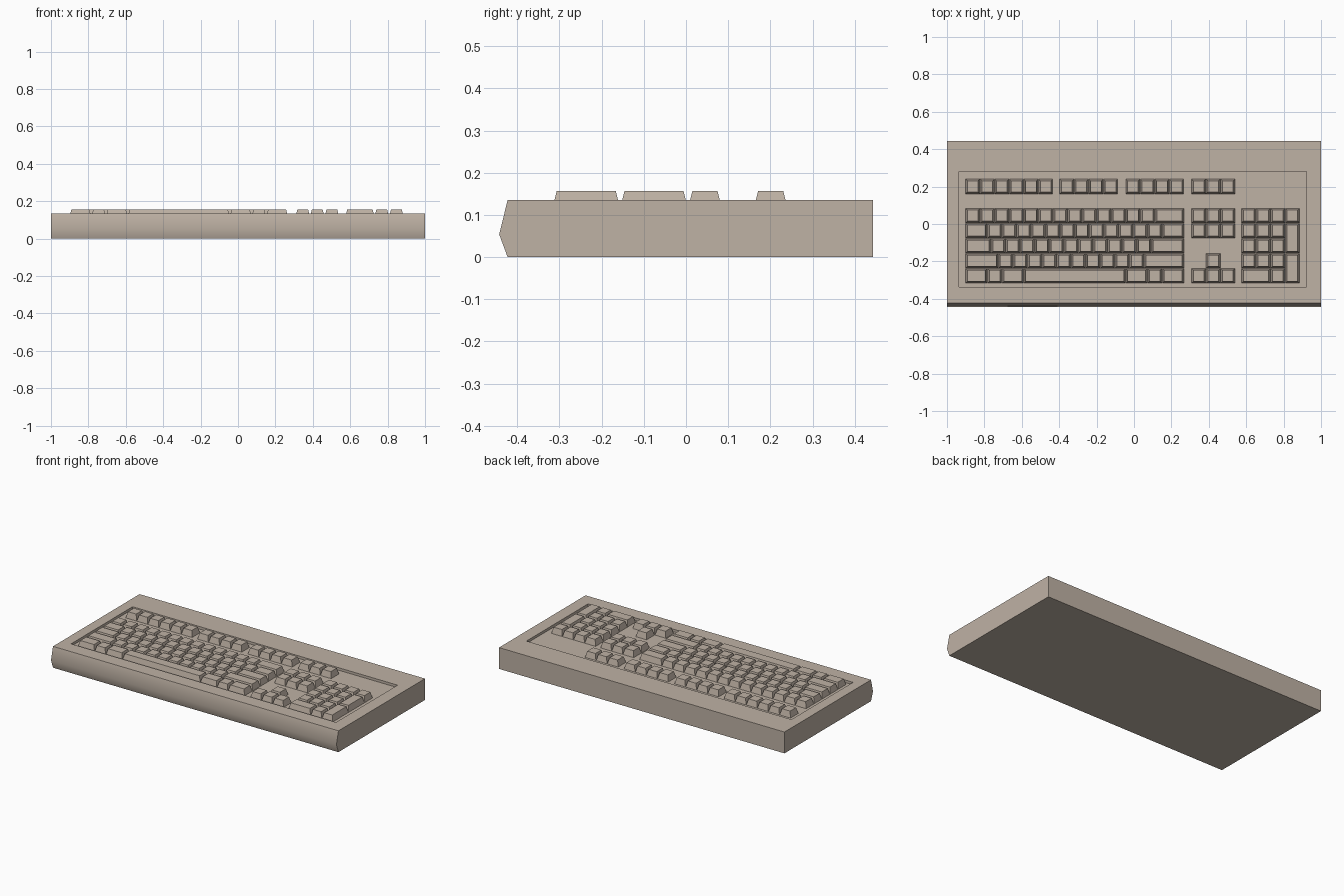
import bpy, bmesh, math

if "Cube" in bpy.data.objects:
    bpy.data.objects.remove(bpy.data.objects["Cube"])

# one plain colour for the whole model
beige = bpy.data.materials.new("warm_beige")
beige.diffuse_color = (0.52, 0.445, 0.375, 1)
beige.use_nodes = True
beige.node_tree.nodes["Principled BSDF"].inputs["Base Color"].default_value = beige.diffuse_color

TOP, FLOOR, KEY_TOP = 0.135, 0.119, 0.157
UNIT, ROW = 0.0779, 0.0804


def make_object(name, bm):
    bmesh.ops.recalc_face_normals(bm, faces=bm.faces)
    me = bpy.data.meshes.new(name)
    bm.to_mesh(me)
    bm.free()
    me.materials.append(beige)
    ob = bpy.data.objects.new(name, me)
    bpy.context.collection.objects.link(ob)
    return ob


# case: side profile extruded across the width
profile = [(-0.423, 0), (-0.443, 0.054), (-0.423, TOP), (0.443, TOP), (0.443, 0)]
bm = bmesh.new()
side = bm.faces.new([bm.verts.new((-1, y, z)) for y, z in profile])
ext = bmesh.ops.extrude_face_region(bm, geom=[side])
for v in ext["geom"]:
    if isinstance(v, bmesh.types.BMVert):
        v.co.x = 1
bmesh.ops.recalc_face_normals(bm, faces=bm.faces)

# sunken key well in the top face
top = max(bm.faces, key=lambda f: f.calc_center_median().z)
bmesh.ops.inset_region(bm, faces=[top], thickness=0.05)
for v in top.verts:
    v.co.x = -0.935 if v.co.x < 0 else 0.922
    v.co.y = -0.336 if v.co.y < 0 else 0.28
well = bmesh.ops.extrude_discrete_faces(bm, faces=[top])["faces"][0]
for v in well.verts:
    v.co.z = FLOOR
case = make_object("case", bm)
bpy.context.view_layer.objects.active = case
case.select_set(True)
bpy.ops.object.shade_smooth_by_angle(angle=math.radians(45))


# keycaps: tapered blocks
def key(bm, x0, x1, y0, y1):
    rings = []
    for inset, z in ((0.001, FLOOR), (0.0105, KEY_TOP)):
        a, b, c, d = x0 + inset, x1 - inset, y0 + inset, y1 - inset
        rings.append([bm.verts.new((x, y, z)) for x, y in ((a, c), (b, c), (b, d), (a, d))])
    lo, hi = rings
    bm.faces.new(lo[::-1])
    bm.faces.new(hi)
    for i in range(4):
        j = (i + 1) % 4
        bm.faces.new((lo[i], lo[j], hi[j], hi[i]))


def key_row(bm, x, y_top, widths, rows=1):
    for w in widths:
        key(bm, x, x + w * UNIT, y_top - rows * ROW, y_top)
        x += w * UNIT


def row_y(r):
    return 0.085 - r * ROW


# function key groups
bm = bmesh.new()
for x, n in ((-0.901, 6), (-0.398, 4), (-0.045, 4), (0.307, 3)):
    key_row(bm, x, 0.241, [1] * n)
make_object("function_keys", bm)

# main typing block
bm = bmesh.new()
rows = [
    [1] * 13 + [2],
    [1.5] + [1] * 12 + [1.5],
    [1.75] + [1] * 11 + [2.25],
    [2.25] + [1] * 10 + [2.75],
    [1.5, 1, 1.5, 7, 1.5, 1, 1.5],
]
for r, widths in enumerate(rows):
    key_row(bm, -0.901, row_y(r), widths)
make_object("main_keys", bm)

# navigation keys and arrows
bm = bmesh.new()
for r in (0, 1, 4):
    key_row(bm, 0.307, row_y(r), [1] * 3)
key_row(bm, 0.307 + UNIT, row_y(3), [1])
make_object("navigation_keys", bm)

# number pad with two tall keys
bm = bmesh.new()
for r, widths in enumerate([[1] * 4, [1] * 3, [1] * 3, [1] * 3, [2, 1]]):
    key_row(bm, 0.574, row_y(r), widths)
for r in (1, 3):
    key_row(bm, 0.574 + 3 * UNIT, row_y(r), [1], rows=2)
make_object("number_pad_keys", bm)
